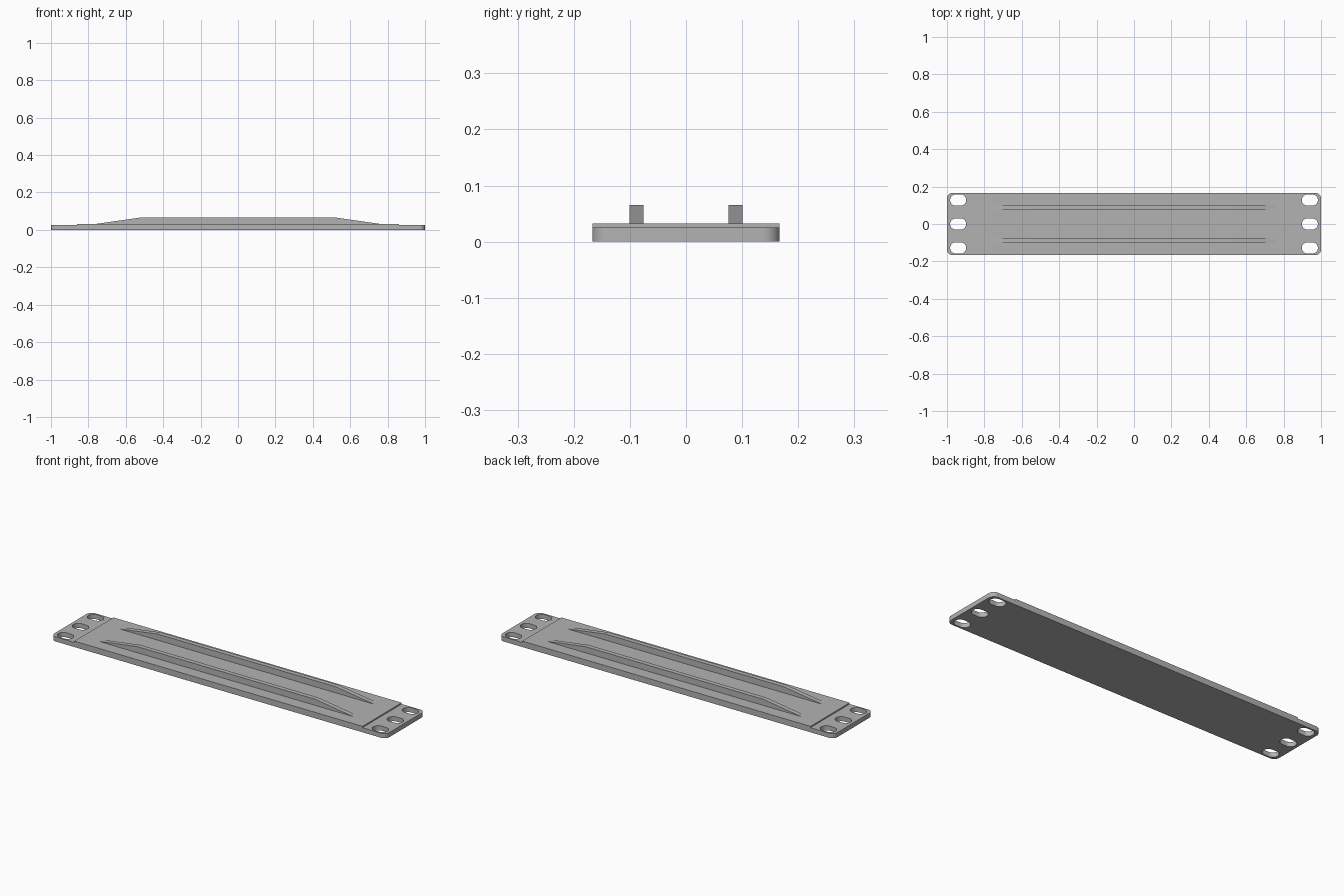
import bpy, bmesh, math

cube = bpy.data.objects.get("Cube")
if cube:
    bpy.data.objects.remove(cube)

grey = bpy.data.materials.new("plain grey")
grey.use_nodes = True
COLOUR = (0.45, 0.45, 0.45, 1)
grey.diffuse_color = COLOUR
grey.node_tree.nodes["Principled BSDF"].inputs["Base Color"].default_value = COLOUR


def rounded_outline(cx, cy, half_x, half_y, radius, steps=10):
    """Rounded rectangle; a slot when the radius equals half_y."""
    points = []
    for quarter, (sx, sy) in enumerate([(1, 1), (-1, 1), (-1, -1), (1, -1)]):
        for i in range(steps + 1):
            a = (quarter + i / steps) * math.pi / 2
            points.append((cx + sx * (half_x - radius) + radius * math.cos(a),
                           cy + sy * (half_y - radius) + radius * math.sin(a)))
    return points


def plate(name, outlines, bottom, top):
    """Flat plate from one outer outline and any hole outlines."""
    curve = bpy.data.curves.new(name, "CURVE")
    curve.dimensions = "2D"
    curve.fill_mode = "BOTH"
    curve.extrude = (top - bottom) / 2
    for outline in outlines:
        spline = curve.splines.new("POLY")
        spline.points.add(len(outline) - 1)
        for point, (x, y) in zip(spline.points, outline):
            point.co = (x, y, 0, 1)
        spline.use_cyclic_u = True
    obj = bpy.data.objects.new(name, curve)
    obj.location.z = (bottom + top) / 2
    bpy.context.collection.objects.link(obj)
    curve.materials.append(grey)
    bpy.ops.object.select_all(action="DESELECT")
    obj.select_set(True)
    bpy.context.view_layer.objects.active = obj
    bpy.ops.object.convert(target="MESH")
    bm = bmesh.new()
    bm.from_mesh(obj.data)
    bmesh.ops.remove_doubles(bm, verts=bm.verts, dist=0.0001)
    bmesh.ops.recalc_face_normals(bm, faces=bm.faces)
    bm.to_mesh(obj.data)
    bm.free()
    bpy.ops.object.shade_smooth_by_angle(angle=math.radians(30))


def rib(name, y):
    """Bar with sloping ends, extruded across y from its side profile."""
    profile = [(-0.76, 0.032), (0.76, 0.032), (0.53, 0.065), (-0.53, 0.065)]
    bm = bmesh.new()
    face = bm.faces.new([bm.verts.new((x, y - 0.0125, z)) for x, z in profile])
    side = bmesh.ops.extrude_face_region(bm, geom=[face])["geom"]
    bmesh.ops.translate(bm, vec=(0, 0.025, 0),
                        verts=[v for v in side if isinstance(v, bmesh.types.BMVert)])
    bmesh.ops.recalc_face_normals(bm, faces=bm.faces)
    mesh = bpy.data.meshes.new(name)
    bm.to_mesh(mesh)
    bm.free()
    mesh.materials.append(grey)
    bpy.context.collection.objects.link(bpy.data.objects.new(name, mesh))


# Base plate with three mounting slots at each end
slots = [rounded_outline(x, y, 0.043, 0.03, 0.03)
         for x in (-0.94, 0.94) for y in (-0.128, 0, 0.128)]
plate("base_plate", [rounded_outline(0, 0, 1, 0.167, 0.03)] + slots, 0, 0.025)

# Raised middle panel
plate("raised_panel", [[(-0.86, -0.167), (0.86, -0.167), (0.86, 0.167), (-0.86, 0.167)]],
      0.025, 0.032)

# Two stiffening ribs
rib("front_rib", -0.088)
rib("back_rib", 0.088)
